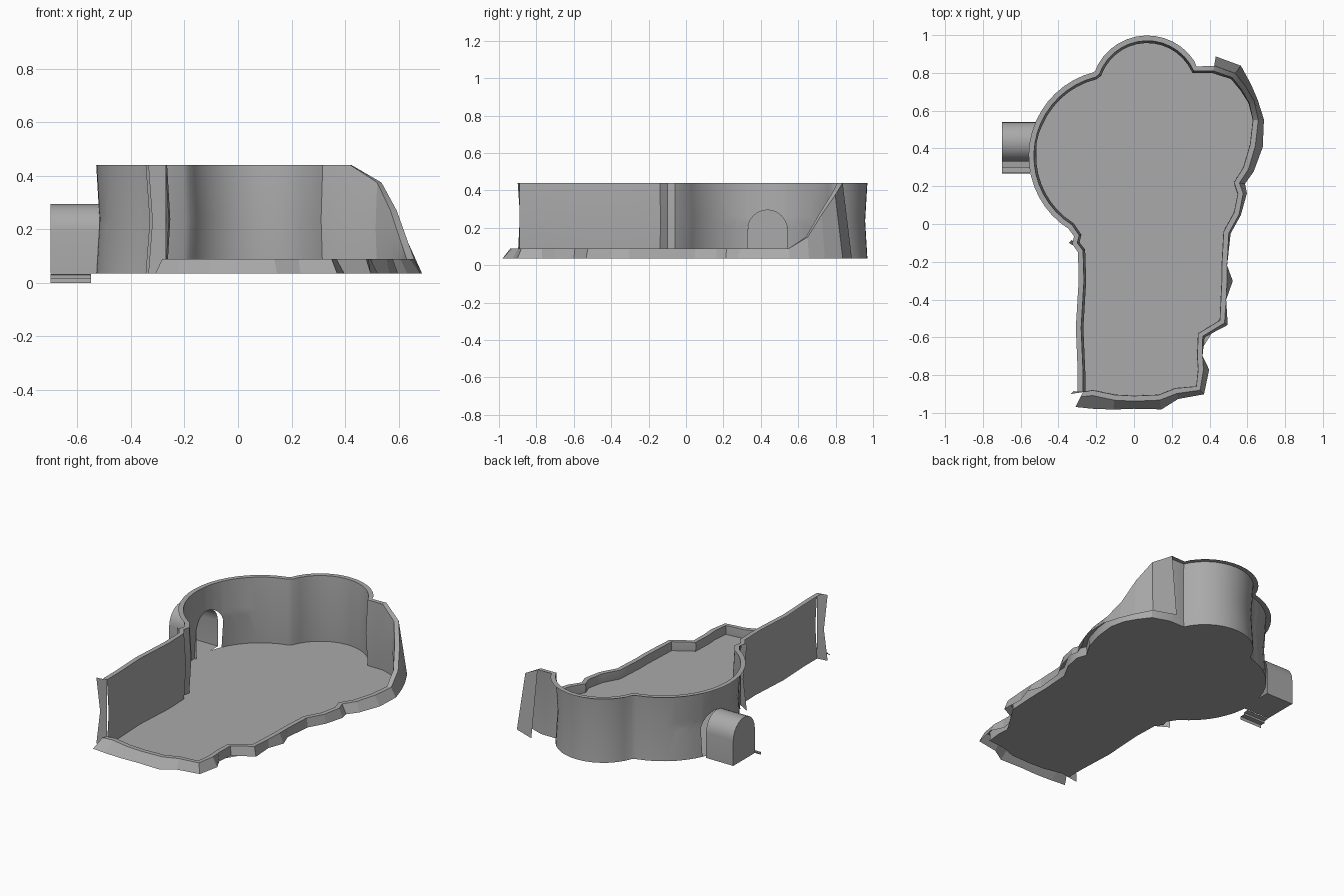
import bpy, bmesh, math
from mathutils import Vector

if "Cube" in bpy.data.objects:
    bpy.data.objects.remove(bpy.data.objects["Cube"], do_unlink=True)

BASE, LOW, TALL, RIM, BOW = .035, .09, .44, .028, .012

stone = bpy.data.materials.new("stone grey")
stone.use_nodes = True
stone.diffuse_color = (.4, .4, .4, 1)
stone.node_tree.nodes["Principled BSDF"].inputs["Base Color"].default_value = (.4, .4, .4, 1)


def finish(name, bm, smooth=True):
    mesh = bpy.data.meshes.new(name)
    bm.to_mesh(mesh)
    bm.free()
    obj = bpy.data.objects.new(name, mesh)
    bpy.context.collection.objects.link(obj)
    mesh.materials.append(stone)
    if smooth:
        bpy.ops.object.select_all(action='DESELECT')
        obj.select_set(True)
        bpy.context.view_layer.objects.active = obj
        bpy.ops.object.shade_smooth_by_angle(angle=math.radians(30))
    return obj


def loft(bm, rows):
    """Skin neighbouring rows of points with quads."""
    grid = [[bm.verts.new(p) for p in row] for row in rows]
    for a, b in zip(grid, grid[1:]):
        for i in range(len(a) - 1):
            bm.faces.new((a[i], a[i + 1], b[i + 1], b[i]))


def arc(cx, cy, r, start, end, n):
    angles = [math.radians(start + (end - start) * i / n) for i in range(n + 1)]
    return [(cx + r * math.cos(a), cy + r * math.sin(a)) for a in angles]


# Plan of the low edge: x, y and how far its skirt flares out
low_edge = [(-.27, -.89, .06), (-.22, -.88, .07), (-.1, -.905, .05), (0, -.91, .04),
            (.13, -.905, .05), (.22, -.87, .03), (.33, -.86, .03), (.34, -.77, .03),
            (.335, -.7, 0), (.34, -.58, .01), (.455, -.51, .02), (.46, -.4, 0),
            (.465, -.3, .03), (.465, -.22, 0), (.475, -.04, .01), (.53, .06, .01),
            (.55, .16, .02), (.53, .22, .03), (.58, .3, .03), (.615, .42, .04),
            (.63, .55, .03)]
# The edge climbs to the tall wall: x, y, flare, height
climb = [(.61, .64, .02, .15), (.57, .71, .03, .27), (.52, .775, .05, .375), (.42, .81, .05, TALL)]
left_wall = [(-.29, -.06), (-.3, -.1), (-.27, -.14), (-.265, -.3), (-.28, -.55),
             (-.27, -.78), (-.27, -.89)]
tall = arc(.07, .7, .27, 24, 160, 14) + arc(-.1, .36, .43, 104, 238, 18) + left_wall

path = [(x, y, LOW, f) for x, y, f in low_edge]
path += [(x, y, h, f) for x, y, f, h in climb]
skirt_end = len(path)
path += [(x, y, TALL, 0) for x, y in tall]

# Outward direction at each plan point
flat = [Vector(p[:2]) for p in path]
out = []
for i in range(len(flat)):
    before = (flat[i] - flat[max(i - 1, 0)]).normalized()
    after = (flat[min(i + 1, len(flat) - 1)] - flat[i]).normalized()
    t = (before + after).normalized()
    out.append(Vector((t.y, -t.x)))
out[0] = Vector((-.5, -1)).normalized()


def row(offset, height):
    """Plan line moved outward by offset(p) at height(p)."""
    return [(*(flat[i] + out[i] * offset(p)), height(p)) for i, p in enumerate(path)]


bottom = row(lambda p: 0, lambda p: BASE)
middle = row(lambda p: -BOW * (p[2] - BASE) / (TALL - BASE), lambda p: (BASE + p[2]) / 2)
top = row(lambda p: 0, lambda p: p[2])
rim = row(lambda p: RIM, lambda p: p[2])
hem = row(lambda p: RIM + p[3], lambda p: BASE)

# Floor
bm = bmesh.new()
face = bm.faces.new([bm.verts.new(p) for p in bottom])
bmesh.ops.triangulate(bm, faces=[face])
bmesh.ops.recalc_face_normals(bm, faces=bm.faces)
if sum(f.normal.z for f in bm.faces) < 0:
    bmesh.ops.reverse_faces(bm, faces=bm.faces)
finish("floor", bm, False)

# Arch outline shared by the doorway and the alcove
arch = [(.33, BASE)] + [(y, z) for y, z in arc(.435, .19, .105, 180, 0, 12)] + [(.54, BASE)]


def inside(c):
    y, z = c.y, c.z
    if not (c.x < -.3 and .33 < y < .54):
        return False
    return z < .19 or math.hypot(y - .435, z - .19) < .105


# Wall sheet with the arched doorway cut out
bm = bmesh.new()
loft(bm, [top, middle, bottom])
for (y0, z0), (y1, z1) in zip(arch, arch[1:]):
    near = [f for f in bm.faces
            if f.calc_center_median().x < -.4 and .2 < f.calc_center_median().y < .66]
    geom = set(near) | {e for f in near for e in f.edges} | {v for f in near for v in f.verts}
    bmesh.ops.bisect_plane(bm, geom=list(geom), dist=1e-5,
                           plane_co=(0, y0, z0), plane_no=(0, z1 - z0, y0 - y1))
door = [f for f in bm.faces if inside(f.calc_center_median())]
bmesh.ops.delete(bm, geom=door, context='FACES')
finish("wall", bm)

# Flat rim on top of the wall
bm = bmesh.new()
loft(bm, [rim, top])
finish("wall_rim", bm)

# Ragged skirt under the low edge and the climb
bm = bmesh.new()
loft(bm, [hem[:skirt_end], rim[:skirt_end]])
finish("skirt", bm, False)

# Narrow upright flaps at the ends of the left wall
for name, inner, outer in (("front_flap", (-.27, -.89), (-.335, -.9)),
                           ("corner_flap", (-.275, -.14), (-.345, -.1))):
    bm = bmesh.new()
    loft(bm, [[(*inner, z), (outer[0] + bow, outer[1] + bow, z)]
              for z, bow in ((TALL, 0), (.23, .015), (BASE, 0))])
    finish(name, bm)

# Arched alcove behind the doorway, closed at its far end
bm = bmesh.new()
loft(bm, [[(x, y, z) for y, z in arch] for x in (-.7, -.515)])
loft(bm, [[(x, y, BASE) for y in (.33, .54)] for x in (-.7, -.515)])
bm.faces.new([bm.verts.new((-.7, y, z)) for y, z in arch])
bmesh.ops.remove_doubles(bm, verts=bm.verts, dist=1e-4)
bmesh.ops.recalc_face_normals(bm, faces=bm.faces)
finish("alcove", bm)

# Stepped lip beside the alcove
bm = bmesh.new()
lip = [(.33, .033), (.3, .03), (.3, .018), (.27, .018), (.268, 0)]
loft(bm, [[(x, y, z) for y, z in lip] for x in (-.7, -.55)])
finish("alcove_lip", bm, False)
